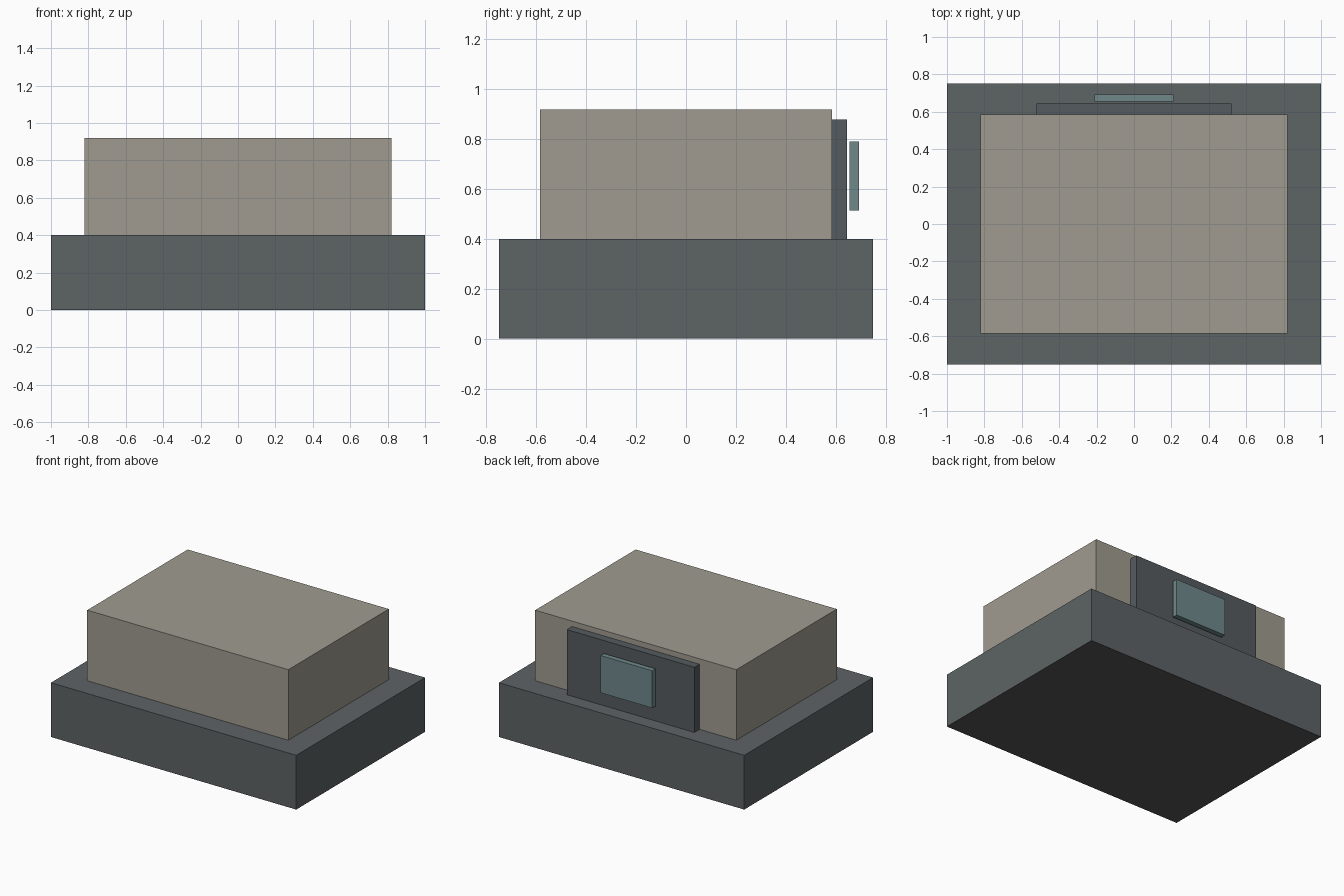
import bpy

if "Cube" in bpy.data.objects:
    bpy.data.objects.remove(bpy.data.objects["Cube"])


def material(name, rgb):
    mat = bpy.data.materials.new(name)
    mat.diffuse_color = (*rgb, 1)
    mat.use_nodes = True
    mat.node_tree.nodes["Principled BSDF"].inputs["Base Color"].default_value = mat.diffuse_color
    return mat


def box(name, x, y, z, mat):
    """Box from (min, max) ranges along each axis."""
    spans = (x, y, z)
    bpy.ops.mesh.primitive_cube_add(size=1, location=[(a + b) / 2 for a, b in spans])
    ob = bpy.context.object
    ob.name = name
    ob.scale = [b - a for a, b in spans]
    bpy.ops.object.transform_apply(location=False, rotation=False, scale=True)
    ob.data.materials.append(mat)
    return ob


slate = material("slate", (0.11, 0.125, 0.13))
stone = material("stone", (0.35, 0.33, 0.28))
panel_grey = material("panel_grey", (0.09, 0.105, 0.115))
glass = material("glass", (0.16, 0.25, 0.26))
dark = material("dark", (0.09, 0.09, 0.095))

# Wide plinth with a thin dark underside
box("underside_plate", (-1, 1), (-0.75, 0.75), (0, 0.004), dark)
box("plinth", (-1, 1), (-0.75, 0.75), (0.004, 0.4), slate)

# Main block standing on the plinth
box("main_block", (-0.82, 0.82), (-0.585, 0.585), (0.4, 0.92), stone)

# Back panel and the small window plate just off its face
box("back_panel", (-0.52, 0.52), (0.585, 0.645), (0.4, 0.88), panel_grey)
box("window_plate", (-0.21, 0.21), (0.655, 0.693), (0.515, 0.79), glass)
